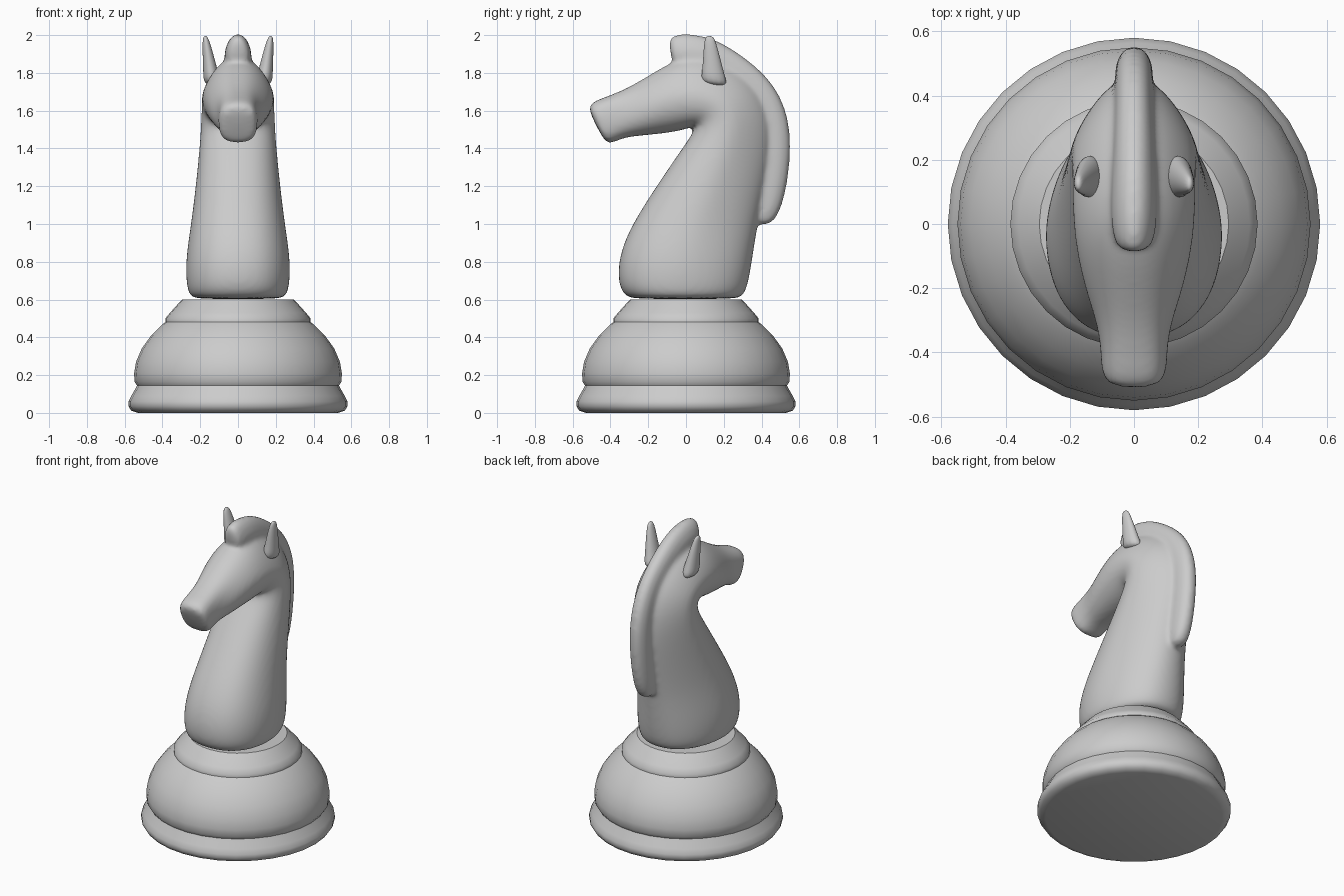
import bpy, bmesh, math


def finish(name, bm, angle=40):
    bmesh.ops.recalc_face_normals(bm, faces=bm.faces)
    me = bpy.data.meshes.new(name)
    bm.to_mesh(me)
    bm.free()
    ob = bpy.data.objects.new(name, me)
    bpy.context.collection.objects.link(ob)
    bpy.ops.object.select_all(action='DESELECT')
    ob.select_set(True)
    bpy.context.view_layer.objects.active = ob
    bpy.ops.object.shade_smooth_by_angle(angle=math.radians(angle))
    return ob


def bridge(bm, rings):
    n = len(rings[0])
    for a, b in zip(rings, rings[1:]):
        for i in range(n):
            bm.faces.new((a[i], a[(i + 1) % n], b[(i + 1) % n], b[i]))
    bm.faces.new(rings[0])
    bm.faces.new(rings[-1])


def loft(bm, sections, n=20):
    # section: front y, z, back y, z, half width, back taper, squareness
    rings = []
    for fy, fz, by, bz, w, taper, p in sections:
        ring = []
        for i in range(n):
            t = 2 * math.pi * i / n
            c, s = math.cos(t), math.sin(t)
            u = math.copysign(abs(c) ** p, c)
            x = w * math.copysign(abs(s) ** p, s) * (1 - taper * max(u, 0))
            k = (u + 1) / 2
            ring.append(bm.verts.new((x, fy + (by - fy) * k, fz + (bz - fz) * k)))
        rings.append(ring)
    bridge(bm, rings)


# Turned base
bm = bmesh.new()
profile = [(0.53, 0), (0.565, 0.012), (0.58, 0.035), (0.58, 0.06), (0.565, 0.09),
           (0.545, 0.125), (0.535, 0.145), (0.548, 0.165), (0.55, 0.21), (0.54, 0.27),
           (0.51, 0.34), (0.46, 0.41), (0.405, 0.465), (0.385, 0.48), (0.385, 0.5),
           (0.36, 0.53), (0.315, 0.58), (0.295, 0.6)]
N = 32
bridge(bm, [[bm.verts.new((r * math.sin(2 * math.pi * i / N), r * math.cos(2 * math.pi * i / N), z))
             for i in range(N)] for r, z in profile])
finish("base", bm)

# Neck and head, with the mane blended in
bm = bmesh.new()
loft(bm, [
    (-0.28, 0.602, 0.27, 0.602, 0.225, 0.15, 0.85),
    (-0.325, 0.618, 0.305, 0.618, 0.26, 0.15, 0.85),
    (-0.36, 0.67, 0.33, 0.67, 0.277, 0.15, 0.85),
    (-0.365, 0.78, 0.35, 0.78, 0.283, 0.2, 0.85),
    (-0.335, 0.9, 0.368, 0.9, 0.27, 0.25, 0.85),
    (-0.27, 1.03, 0.39, 1.03, 0.25, 0.3, 0.85),
    (-0.16, 1.2, 0.43, 1.22, 0.228, 0.35, 0.85),
    (-0.03, 1.39, 0.465, 1.43, 0.208, 0.4, 0.85),
    (0.035, 1.48, 0.45, 1.6, 0.2, 0.4, 0.9),
    (0.045, 1.52, 0.37, 1.75, 0.197, 0.4, 0.9),
    (0.0, 1.5, 0.21, 1.865, 0.197, 0.35, 0.9),
    (-0.08, 1.482, 0.05, 1.9, 0.192, 0.3, 0.9),
    (-0.17, 1.472, -0.07, 1.865, 0.175, 0.25, 0.9),
    (-0.25, 1.465, -0.2, 1.785, 0.147, 0.2, 0.85),
    (-0.32, 1.457, -0.31, 1.72, 0.116, 0.1, 0.8),
    (-0.37, 1.438, -0.42, 1.675, 0.104, 0, 0.72),
    (-0.41, 1.422, -0.495, 1.65, 0.104, 0, 0.7),
    (-0.435, 1.445, -0.525, 1.61, 0.09, 0, 0.7)])
loft(bm, [
    (0.35, 1.0, 0.44, 0.99, 0.04, 0, 0.8),
    (0.35, 1.05, 0.495, 1.05, 0.055, 0.1, 0.8),
    (0.38, 1.2, 0.532, 1.18, 0.06, 0.2, 0.8),
    (0.4, 1.35, 0.553, 1.33, 0.06, 0.2, 0.8),
    (0.4, 1.5, 0.555, 1.5, 0.06, 0.2, 0.8),
    (0.37, 1.6, 0.517, 1.65, 0.06, 0.2, 0.8),
    (0.3, 1.68, 0.435, 1.78, 0.06, 0.2, 0.8),
    (0.2, 1.76, 0.305, 1.89, 0.065, 0.2, 0.85),
    (0.1, 1.79, 0.17, 1.975, 0.07, 0.2, 0.9),
    (0.02, 1.8, 0.05, 2.008, 0.075, 0.2, 0.9),
    (-0.05, 1.81, -0.06, 2.008, 0.065, 0.2, 0.9),
    (-0.065, 1.83, -0.1, 1.975, 0.045, 0.2, 0.9)])
body = finish("horse_body", bm, 180)
sub = body.modifiers.new("round", 'SUBSURF')
sub.levels = sub.render_levels = 2
rem = body.modifiers.new("blend", 'REMESH')
rem.mode = 'VOXEL'
rem.voxel_size = 0.013
rem.use_smooth_shade = True
smo = body.modifiers.new("soften", 'SMOOTH')
smo.factor = 0.5
smo.iterations = 10

# Ears, leaning slightly outwards
for side, label in ((-1, "left"), (1, "right")):
    bm = bmesh.new()
    loft(bm, [
        (0.07, 1.74, 0.23, 1.72, 0.05, 0, 1),
        (0.085, 1.82, 0.205, 1.79, 0.041, 0, 1),
        (0.09, 1.9, 0.18, 1.89, 0.03, 0, 1),
        (0.095, 1.96, 0.16, 1.96, 0.021, 0, 1),
        (0.105, 2.0, 0.145, 1.995, 0.01, 0, 1)], 12)
    for v in bm.verts:
        v.co.x += side * (0.135 + 0.15 * (v.co.z - 1.74))
    ear = finish(label + "_ear", bm, 180)
    s = ear.modifiers.new("round", 'SUBSURF')
    s.levels = s.render_levels = 2
